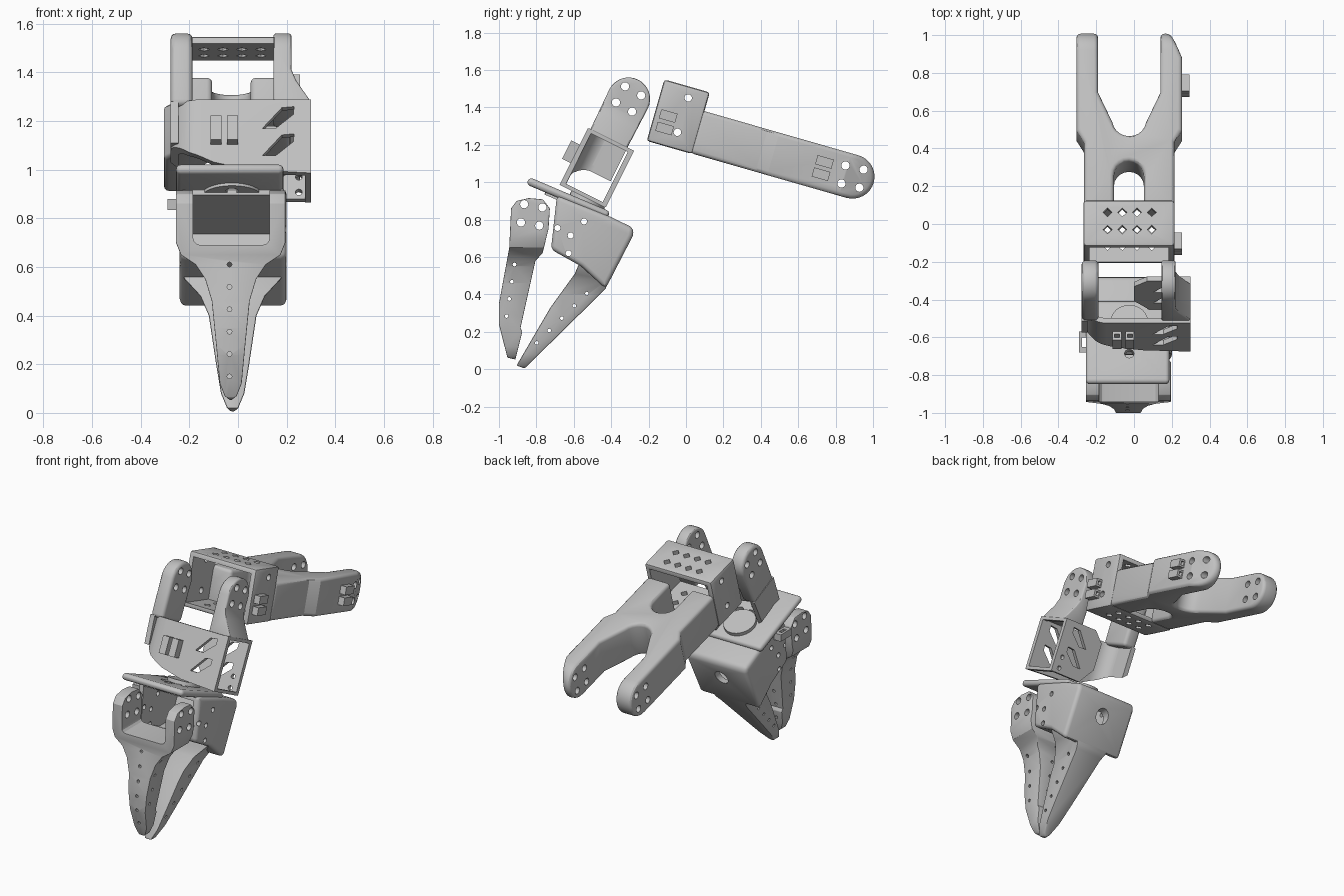
import bpy, bmesh, math
from math import sin, cos, pi, radians

if "Cube" in bpy.data.objects:
    bpy.data.objects.remove(bpy.data.objects["Cube"])

grey = bpy.data.materials.new("light grey plastic")
grey.use_nodes = True
grey.diffuse_color = (0.53, 0.53, 0.53, 1)
grey.node_tree.nodes["Principled BSDF"].inputs["Base Color"].default_value = grey.diffuse_color


def prism(name, pts, a, b, axis="x"):
    """Extrude a flat outline from a to b along the axis."""
    put = {"x": lambda p, q, t: (t, p, q), "y": lambda p, q, t: (p, t, q),
           "z": lambda p, q, t: (p, q, t)}[axis]
    bm = bmesh.new()
    face = bm.faces.new([bm.verts.new(put(p, q, a)) for p, q in pts])
    move = [e - s for s, e in zip(put(0, 0, a), put(0, 0, b))]
    new = bmesh.ops.extrude_face_region(bm, geom=[face])["geom"]
    bmesh.ops.translate(bm, vec=move, verts=[v for v in new if isinstance(v, bmesh.types.BMVert)])
    bmesh.ops.recalc_face_normals(bm, faces=bm.faces)
    mesh = bpy.data.meshes.new(name)
    bm.to_mesh(mesh)
    bm.free()
    mesh.materials.append(grey)
    obj = bpy.data.objects.new(name, mesh)
    bpy.context.collection.objects.link(obj)
    return obj


def arc(cx, cy, r, start, end, n=12):
    return [(cx + r * cos(radians(start + (end - start) * i / n)),
             cy + r * sin(radians(start + (end - start) * i / n))) for i in range(n + 1)]


def rect(a, b, c, d):
    return [(a, c), (b, c), (b, d), (a, d)]


def disc(cx, cy, r, n=16):
    return arc(cx, cy, r, 0, 360 - 360 / n, n - 1)


def apply(obj, mod):
    bpy.ops.object.select_all(action="DESELECT")
    bpy.context.view_layer.objects.active = obj
    obj.select_set(True)
    bpy.ops.object.modifier_apply(modifier=mod.name)


def boolean(obj, tool, op="DIFFERENCE"):
    mod = obj.modifiers.new("cut", "BOOLEAN")
    mod.operation, mod.solver, mod.object = op, "EXACT", tool
    apply(obj, mod)
    bpy.data.objects.remove(tool)


def cut(obj, pts, a, b, axis="x"):
    boolean(obj, prism("cutter", pts, a, b, axis))


def bevel(obj, width, segments=3):
    mod = obj.modifiers.new("round", "BEVEL")
    mod.width, mod.segments, mod.limit_method, mod.angle_limit = width, segments, "ANGLE", radians(40)
    apply(obj, mod)


def bolt_holes(obj, cy, cz, a, b, turn, r=0.022, ring=0.07):
    for k in range(4):
        t = radians(turn + 90 * k)
        cut(obj, disc(cy + ring * cos(t), cz + ring * sin(t), r), a, b)


def place(objs, y, z, tilt):
    for o in objs:
        o.location, o.rotation_euler = (0, y, z), (radians(tilt), 0, 0)


# ---------- forearm: local y runs along the beam, origin at the fork pivot ----------
beam = prism("forearm_beam", [(-0.87, -0.118)] + arc(0, 0, 0.118, -90, 90, 16) + [(-0.87, 0.118)], -0.5, 0.5)
plan = [(-0.265, -0.87), (-0.265, -0.505), (-0.305, -0.44), (-0.305, 0.13), (-0.19, 0.13), (-0.19, -0.23)]
plan += arc(-0.025, -0.38, 0.09, 190, 350, 10)
plan += [(0.14, -0.23), (0.14, 0.13), (0.185, 0.13), (0.255, -0.04), (0.255, -0.44), (0.215, -0.505), (0.215, -0.87)]
plan += [(0.052, -0.87)] + arc(-0.027, -0.69, 0.079, 0, 180, 10) + [(-0.106, -0.87)]
boolean(beam, prism("plan", plan, -0.3, 0.3, "z"), "INTERSECT")
bevel(beam, 0.022)
bolt_holes(beam, 0, 0, -0.5, 0.5, 48)

head = prism("forearm_motor_housing", rect(-1.11, -0.857, -0.12, 0.222), -0.268, 0.215)
bevel(head, 0.015, 2)
cut(head, rect(-1.2, -0.7, -0.092, 0.19), -0.235, 0.182)
for i in range(4):
    for y in (-0.925, -1.02):
        cut(head, disc(-0.14 + 0.078 * i, y, 0.024, 4), -0.3, 0.3, "z")
for y, z in ((-0.96, 0.162), (-0.965, -0.03)):
    cut(head, disc(y, z, 0.02), -0.5, 0.5)
arm = [beam, head]
for side, y, z, x in (("fork_upper", -0.165, 0.034, 0.25), ("fork_lower", -0.165, -0.034, 0.25),
                      ("housing_upper", -1.036, 0.04, 0.21), ("housing_lower", -1.036, -0.03, 0.21)):
    clip = prism(side + "_cable_clip", rect(y - 0.045, y + 0.045, z - 0.025, z + 0.025), x, x + 0.045)
    cut(clip, rect(y - 0.03, y + 0.06, z - 0.013, z + 0.013), x + 0.012, x + 0.03)
    arm.append(clip)
place(arm, 0.89, 1.03, -16)

# ---------- wrist bracket: origin at its pivot, local z up the prongs ----------
outer = [(-0.277, 0.11), (-0.277, 0.0)] + arc(-0.147, 0.005, 0.13, 180, 270, 8)[1:] + [(0.3, -0.125)]
inner = [(0.3, -0.097)] + arc(-0.147, 0.005, 0.1, 270, 180, 8)[:-1] + [(-0.245, 0.0), (-0.245, 0.11)]
shell = prism("wrist_front_wall", outer + inner, -0.575, -0.237, "z")
cut(shell, [(-0.4, -0.36), (-0.277, -0.41), (-0.2, -0.475), (-0.1, -0.525), (0.05, -0.56), (0.3, -0.575),
            (0.3, -0.7), (-0.4, -0.7)], -0.3, 0.3, "y")
back = prism("wrist_back_wall", [(0.0, -0.3), (0.07, -0.235), (0.3, -0.235), (0.3, -0.572), (0.08, -0.572),
                                 (0.0, -0.47)], 0.122, 0.15, "y")
slot = [(0.1, -0.37), (0.18, -0.275), (0.23, -0.27), (0.228, -0.305), (0.155, -0.37)]
for wall in (shell, back):
    for drop in (0, 0.125):
        cut(wall, [(x, z - drop) for x, z in slot], -0.3, 0.3, "y")
for z in (-0.47, -0.54):
    cut(back, disc(0.25, z, 0.014), 0, 0.3, "y")

tongue = [(-0.11, -0.25)] + arc(0, 0, 0.115, 180, 0, 16) + [(0.11, -0.25)]
left = prism("wrist_plain_prong", tongue, -0.277, -0.187)
right = prism("wrist_flared_prong", tongue, 0.1, 0.35)
boolean(right, prism("flare", [(0.145, 0.2), (0.22, 0.2), (0.22, -0.09), (0.24, -0.14), (0.3, -0.235),
                               (0.3, -0.25), (0.145, -0.25)], -0.3, 0.3, "y"), "INTERSECT")
for prong in (left, right):
    bevel(prong, 0.022)
    bolt_holes(prong, 0, 0, -0.5, 0.5, 42)
skirt = prism("wrist_side_skirt", [(-0.11, -0.24), (0.11, -0.24), (0.11, -0.28), (0.0, -0.4), (-0.09, -0.42)],
              -0.277, -0.245)
wrist = [shell, back, left, right, skirt]
# thin frame members that close the open end of the bracket
for nm, z in (("upper", -0.245), ("lower", -0.565)):
    wrist.append(prism("wrist_%s_rail" % nm, rect(-0.12, 0.145, z - 0.01, z + 0.01), 0.275, 0.3))
for i, x in enumerate((-0.113, -0.045)):
    clip = prism("wrist_cable_clip_%d" % i, rect(-0.175, -0.12, -0.445, -0.335), x, x + 0.046)
    cut(clip, rect(-0.16, -0.14, -0.42, -0.3), x + 0.01, x + 0.036)
    wrist.append(clip)
place(wrist, -0.307, 1.445, -26.5)

# ---------- gripper mounting plate ----------
plate = prism("gripper_top_plate", rect(-0.255, 0.187, -0.235, 0.235), -0.02, 0.022, "z")
bevel(plate, 0.02)
horn = prism("gripper_horn_disc", disc(-0.025, 0.0, 0.125, 32), -0.032, -0.015, "z")
for o in (plate, horn):
    for x, y in [(0, 0)] + [(0.07 * cos(k * pi / 2), 0.07 * sin(k * pi / 2)) for k in range(4)]:
        cut(o, disc(x - 0.025, y, 0.025), -0.1, 0.1, "z")
collar = prism("wrist_collar", disc(-0.025, 0.1, 0.1, 32), 0.02, 0.045, "z")
place([plate, horn, collar], -0.63, 0.915, -23)

# ---------- gripper body and fixed finger ----------
body = prism("gripper_body", [(-0.69, 0.93), (-0.425, 0.825), (-0.28, 0.755), (-0.283, 0.715), (-0.43, 0.43),
                              (-0.56, 0.55), (-0.722, 0.64)], -0.24, 0.2)
bevel(body, 0.025)
cut(body, [(-0.85, 0.96), (-0.43, 0.785), (-0.325, 0.735), (-0.43, 0.52), (-0.57, 0.59), (-0.85, 0.73)], -0.2, 0.16)
for y, z in ((-0.545, 0.79), (-0.687, 0.755), (-0.617, 0.715), (-0.628, 0.62)):
    cut(body, disc(y, z, 0.016), -0.5, 0.5)
cut(body, disc(-0.025, 0.62, 0.045, 24), -0.45, -0.2, "y")

finger = prism("fixed_finger", [(-0.57, 0.57), (-0.37, 0.57), (-0.43, 0.43), (-0.45, 0.41), (-0.863, 0.004),
                                (-0.906, 0.02), (-0.725, 0.33), (-0.595, 0.51)], -0.5, 0.5)
taper = [(-0.24, 0.6), (-0.22, 0.55), (-0.155, 0.48), (-0.12, 0.4), (-0.09, 0.2), (-0.07, 0.08), (-0.045, 0.02)]
mid = -0.022
outline = taper + [(mid, 0.0)] + [(2 * mid - x, z) for x, z in reversed(taper)]
boolean(finger, prism("outline", outline, -1.2, 0, "y"), "INTERSECT")
bevel(finger, 0.012, 2)
for i in range(5):
    cut(finger, disc(-0.53 - 0.067 * i, 0.405 - 0.066 * i, 0.01, 8), -0.5, 0.5)
side_clip = prism("gripper_cable_clip", rect(-0.68, -0.57, 0.835, 0.88), -0.29, -0.23)
cut(side_clip, rect(-0.65, -0.6, 0.8, 0.9), -0.275, -0.255)

# ---------- moving jaw ----------
jaw = prism("moving_jaw", [(-0.945, 0.65), (-0.935, 0.86), (-0.905, 0.9), (-0.84, 0.915), (-0.765, 0.908),
                           (-0.728, 0.86), (-0.735, 0.75), (-0.767, 0.62), (-0.805, 0.58), (-0.885, 0.22),
                           (-0.875, 0.2), (-0.912, 0.052), (-0.955, 0.062), (-1.0, 0.24), (-1.0, 0.35)], -0.5, 0.5)
taper = [(-0.255, 1.0), (-0.255, 0.7), (-0.235, 0.65), (-0.175, 0.61), (-0.135, 0.55), (-0.108, 0.46),
         (-0.09, 0.28), (-0.075, 0.12), (-0.055, 0.07)]
mid = -0.03
outline = taper + [(mid, 0.05)] + [(2 * mid - x, z) for x, z in reversed(taper)]
boolean(jaw, prism("outline", outline, -1.2, 0, "y"), "INTERSECT")
bevel(jaw, 0.014, 2)
gap = prism("gap", rect(-0.185, 0.13, 0.69, 1.1), -1.2, -0.5, "y")
bevel(gap, 0.03)
boolean(jaw, gap)
bolt_holes(jaw, -0.825, 0.825, -0.5, 0.5, 35)
for i in range(4):
    cut(jaw, disc(-0.917 - 0.014 * i, 0.56 - 0.092 * i, 0.01, 8), -0.5, 0.5)
for i in range(6):
    cut(jaw, disc(-0.035, 0.61 - 0.092 * i, 0.01, 8), -1.2, -0.5, "y")

# ---------- smooth shading with sharp edges kept ----------
bpy.ops.object.select_all(action="DESELECT")
for o in bpy.context.scene.objects:
    if o.type == "MESH" and o.data.materials and o.data.materials[0] == grey:
        o.select_set(True)
        bpy.context.view_layer.objects.active = o
bpy.ops.object.shade_smooth_by_angle(angle=radians(30))
